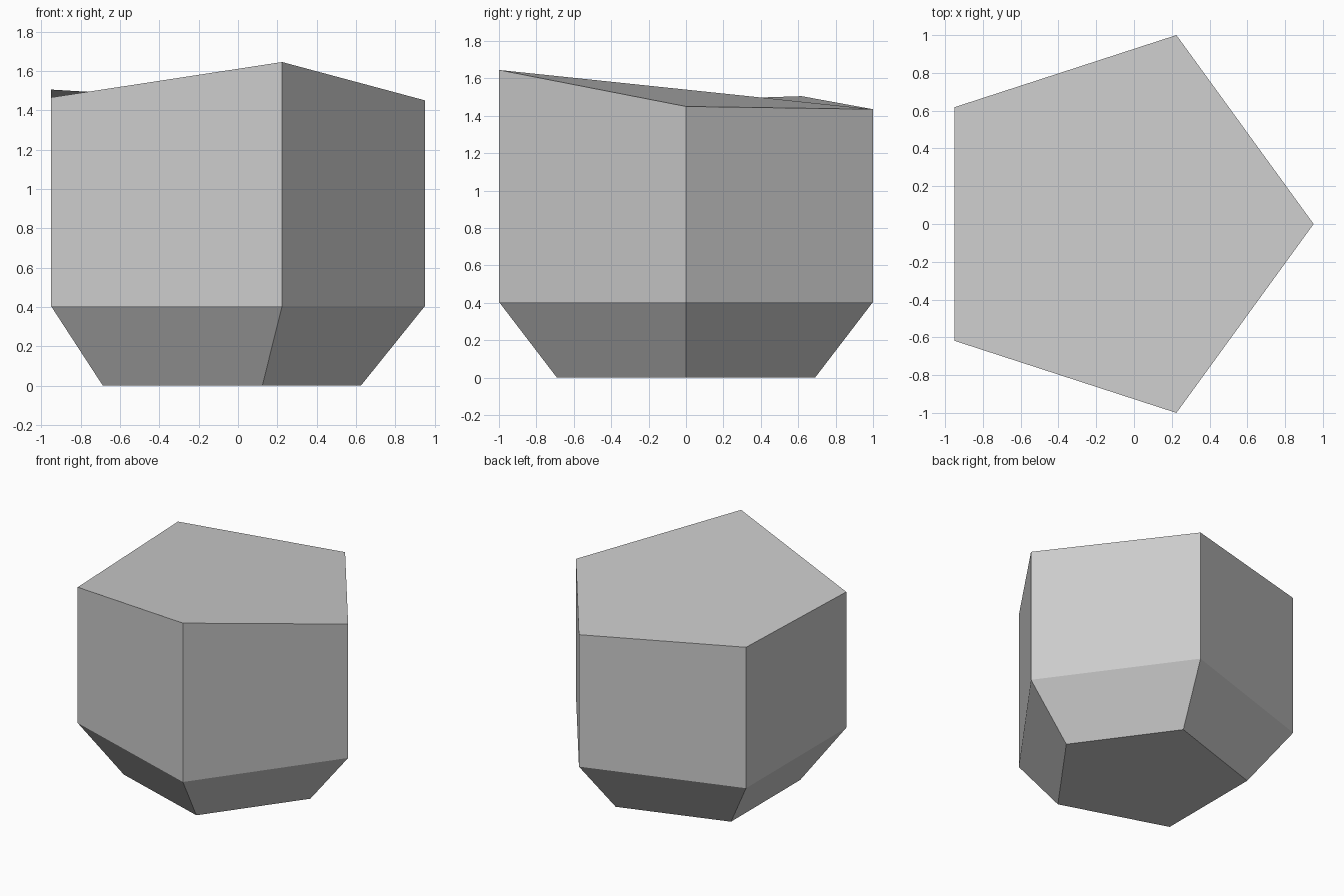
import bpy
import bmesh
from math import cos, sin, tau

cube = bpy.data.objects.get("Cube")
if cube:
    bpy.data.objects.remove(cube, do_unlink=True)

grey = bpy.data.materials.new("stone_grey")
grey.use_nodes = True
colour = (0.6, 0.6, 0.6, 1.0)
grey.diffuse_color = colour
grey.node_tree.nodes["Principled BSDF"].inputs["Base Color"].default_value = colour

SIDES = 5
CENTRE_X = -0.1005
RADIUS = 1.0515
# Uneven heights of the top corners, counter-clockwise from +x
TOP_HEIGHTS = (1.45, 1.435, 1.505, 1.465, 1.645)


def ring(bm, radius, heights):
    """Five-sided ring of vertices with one height per corner."""
    return [bm.verts.new((CENTRE_X + radius * cos(tau * i / SIDES),
                          radius * sin(tau * i / SIDES), z))
            for i, z in enumerate(heights)]


def bridge(bm, lower, upper):
    """Flat quads between two rings."""
    for i in range(SIDES):
        j = (i + 1) % SIDES
        bm.faces.new((lower[i], lower[j], upper[j], upper[i]))


# Five-sided column: small foot, chamfer, upright walls, slanted cap
bm = bmesh.new()
foot = ring(bm, RADIUS * 0.69, [0.0] * SIDES)
shoulder = ring(bm, RADIUS, [0.405] * SIDES)
rim = ring(bm, RADIUS, TOP_HEIGHTS)
bridge(bm, foot, shoulder)
bridge(bm, shoulder, rim)
bm.faces.new(foot[::-1])
bm.faces.new(rim)

mesh = bpy.data.meshes.new("stone_column")
bm.to_mesh(mesh)
bm.free()
mesh.materials.append(grey)
column = bpy.data.objects.new("stone_column", mesh)
bpy.context.collection.objects.link(column)
